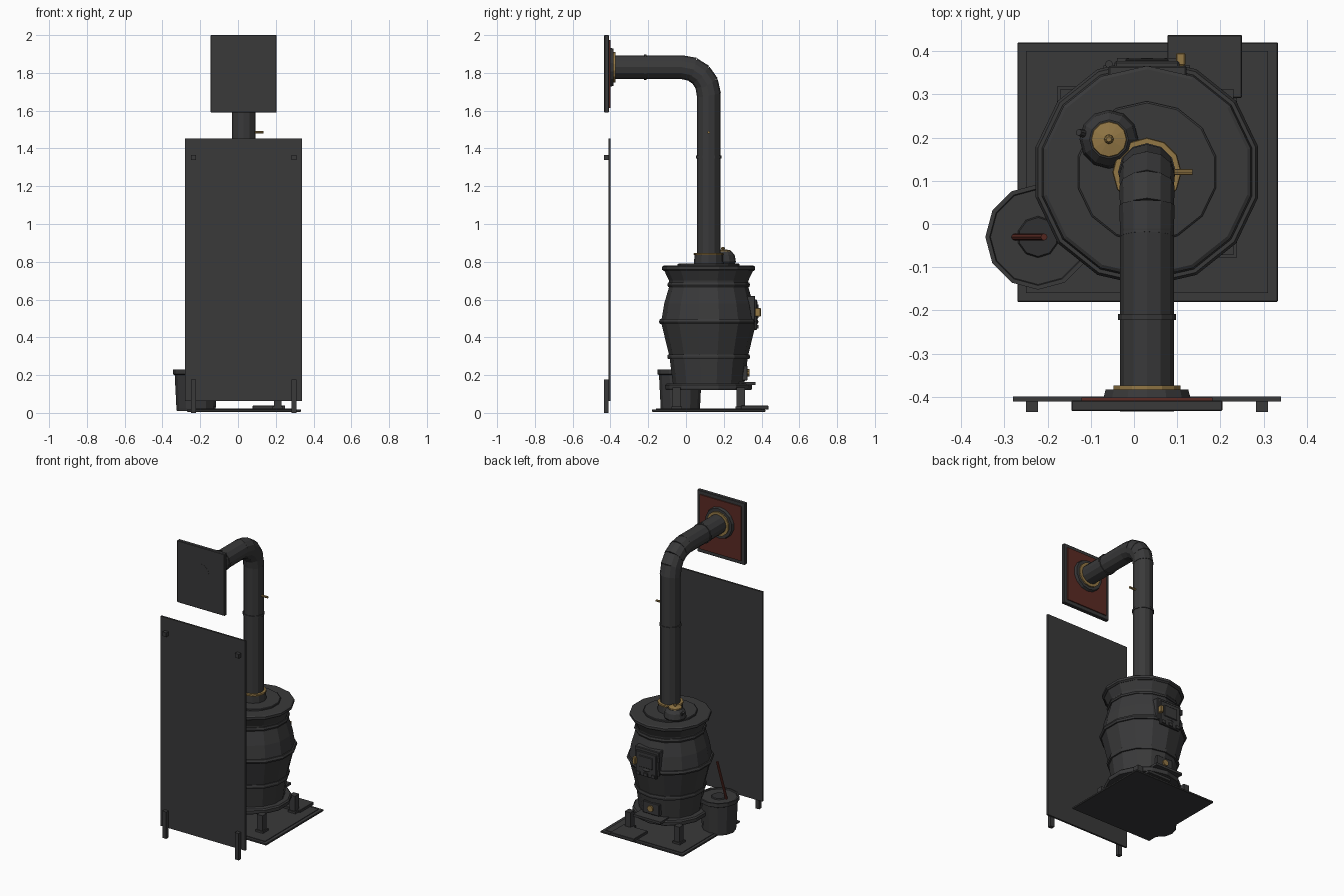
import bpy, bmesh, math
from mathutils import Vector, Matrix

if "Cube" in bpy.data.objects:
    bpy.data.objects.remove(bpy.data.objects["Cube"])


def material(name, rgb):
    m = bpy.data.materials.new(name)
    m.diffuse_color = (*rgb, 1)
    m.use_nodes = True
    m.node_tree.nodes["Principled BSDF"].inputs["Base Color"].default_value = m.diffuse_color
    return m


IRON = material("cast_iron", (0.041, 0.041, 0.042))
BRASS = material("brass", (0.29, 0.185, 0.06))
RED = material("oxide_red", (0.105, 0.024, 0.017))
COAL = material("coal_black", (0.03, 0.03, 0.031))
CX, CY = 0.03, 0.12          # stove axis
PZ = 1.83                    # height of the horizontal flue


def finish(name, bm, mat):
    bmesh.ops.recalc_face_normals(bm, faces=bm.faces)
    me = bpy.data.meshes.new(name)
    bm.to_mesh(me)
    bm.free()
    me.materials.append(mat)
    ob = bpy.data.objects.new(name, me)
    bpy.context.collection.objects.link(ob)
    return ob


def box(name, x0, x1, y0, y1, z0, z1, mat=IRON, bevel=0):
    bm = bmesh.new()
    bmesh.ops.create_cube(bm, size=1)
    bmesh.ops.scale(bm, vec=(x1 - x0, y1 - y0, z1 - z0), verts=bm.verts)
    bmesh.ops.translate(bm, vec=((x0 + x1) / 2, (y0 + y1) / 2, (z0 + z1) / 2), verts=bm.verts)
    if bevel:
        bmesh.ops.bevel(bm, geom=bm.edges[:], offset=bevel, segments=1, affect='EDGES')
    return finish(name, bm, mat)


def lathe(name, profile, x=CX, y=CY, n=14, mat=IRON):
    """Closed turned solid from (radius, height) pairs; a corner points along +y."""
    bm = bmesh.new()
    rings = [[bm.verts.new((x + r * math.sin(2 * math.pi * i / n),
                            y + r * math.cos(2 * math.pi * i / n), z))
              for i in range(n)] for r, z in profile]
    for a, b in zip(rings, rings[1:]):
        for i in range(n):
            j = (i + 1) % n
            bm.faces.new((a[i], a[j], b[j], b[i]))
    bm.faces.new(rings[0])
    bm.faces.new(rings[-1])
    return finish(name, bm, mat)


def rod(name, p, q, r, mat=IRON, n=12, r2=None):
    """Cylinder or cone from p to q."""
    p, q = Vector(p), Vector(q)
    d = q - p
    bm = bmesh.new()
    bmesh.ops.create_cone(bm, cap_ends=True, segments=n, radius1=r,
                          radius2=r if r2 is None else r2, depth=d.length)
    rot = Vector((0, 0, 1)).rotation_difference(d).to_matrix().to_4x4()
    bmesh.ops.transform(bm, matrix=Matrix.Translation((p + q) / 2) @ rot, verts=bm.verts)
    return finish(name, bm, mat)


# floor plate and ash apron
box("floor_plate", -0.27, 0.333, -0.18, 0.42, 0.006, 0.018, bevel=0.002)
box("floor_plate_inset", -0.25, 0.31, -0.16, 0.40, 0.016, 0.022)
box("ash_apron", 0.077, 0.25, 0.292, 0.437, 0.018, 0.038, bevel=0.002)

# stove legs with feet
for sx in (-1, 1):
    for sy in (-1, 1):
        lx, ly = CX + 0.18 * sx, CY + 0.17 * sy
        box("stove_leg", lx - 0.02, lx + 0.02, ly - 0.022, ly + 0.022, 0.03, 0.135)
        box("stove_foot", lx - 0.028, lx + 0.028, ly - 0.028, ly + 0.028, 0.018, 0.035)

# barrel-shaped body, rims and hoops
lathe("stove_body", [(0.19, 0.13), (0.19, 0.16), (0.208, 0.30), (0.252, 0.48), (0.235, 0.58),
                     (0.207, 0.675), (0.21, 0.70), (0.236, 0.755)])
lathe("ash_ring", [(0.226, 0.122), (0.23, 0.13), (0.23, 0.147), (0.222, 0.155)])
lathe("lower_hoop", [(0.216, 0.285), (0.219, 0.298), (0.216, 0.31)])
lathe("belly_hoop", [(0.258, 0.47), (0.264, 0.482), (0.258, 0.496)])
lathe("upper_hoop", [(0.215, 0.667), (0.219, 0.677), (0.215, 0.69)])
lathe("top_rim", [(0.236, 0.75), (0.246, 0.758), (0.246, 0.774), (0.238, 0.779)])
lathe("top_lid", [(0.164, 0.775), (0.164, 0.787), (0.16, 0.79)])
box("ash_lip", CX - 0.1, CX + 0.1, 0.28, 0.367, 0.147, 0.163)

# fire door with raised panel, hinges and latch
box("fire_door_frame", -0.06, 0.122, 0.29, 0.366, 0.47, 0.62, bevel=0.004)
box("fire_door", -0.045, 0.105, 0.36, 0.377, 0.44, 0.60, bevel=0.004)
box("fire_door_panel", -0.02, 0.08, 0.375, 0.383, 0.50, 0.575, bevel=0.003)
for z in (0.485, 0.575):
    rod("door_hinge", (-0.058, 0.37, z - 0.016), (-0.058, 0.37, z + 0.016), 0.009, n=8)
for x in (-0.025, 0.03, 0.085):
    box("draft_slot", x - 0.014, x + 0.014, 0.37, 0.384, 0.446, 0.466)
box("door_latch", 0.097, 0.119, 0.366, 0.396, 0.51, 0.555, BRASS, 0.003)

# ash door with brass knob
box("ash_door", CX - 0.06, CX + 0.06, 0.28, 0.325, 0.172, 0.25, bevel=0.003)
rod("ash_door_knob", (CX, 0.32, 0.212), (CX, 0.336, 0.212), 0.02, BRASS, 10)

# flue: collar, upright, segmented elbow, horizontal run
lathe("flue_collar", [(0.078, 0.785), (0.075, 0.84)], n=12)
lathe("flue_collar_ring", [(0.078, 0.835), (0.08, 0.84), (0.078, 0.847)], n=12, mat=BRASS)
rod("upright_flue", (CX, CY, 0.78), (CX, CY, 1.70), 0.062)
rod("upright_flue_joint", (CX, CY, 1.348), (CX, CY, 1.362), 0.067)
B = 0.14
arc = [Vector((CX, CY - B + B * math.cos(t), PZ - B + B * math.sin(t)))
       for t in (math.pi / 8 * k for k in range(5))]
for a, b in zip(arc, arc[1:]):
    e = (b - a) * 0.18
    rod("elbow_segment", a - e, b + e, 0.064, r2=0.062)
rod("horizontal_flue", (CX, -0.01, PZ), (CX, -0.434, PZ), 0.062)
rod("horizontal_flue_joint", (CX, -0.208, PZ), (CX, -0.222, PZ), 0.067)
rod("damper_handle", (CX, CY, 1.485), (0.135, CY, 1.485), 0.007, BRASS, 8)

# wall thimble
box("wall_plate", -0.145, 0.205, -0.433, -0.408, 1.59, 2.0, bevel=0.003)
box("wall_plate_panel", -0.122, 0.182, -0.41, -0.401, 1.615, 1.975, RED)
rod("wall_flange", (CX, -0.405, PZ), (CX, -0.383, PZ), 0.104, n=14, r2=0.098)
rod("wall_flange_ring", (CX, -0.386, PZ), (CX, -0.374, PZ), 0.08, BRASS, 14)

# heat shield with spacers and feet
box("heat_shield", -0.28, 0.34, -0.411, -0.399, 0.063, 1.453)
for s in (-1, 1):
    x = CX + s * 0.266
    box("shield_foot", x - 0.014, x + 0.014, -0.435, -0.409, 0, 0.178)
    box("shield_spacer", x - 0.014, x + 0.014, -0.435, -0.409, 1.338, 1.366)

# small kettle on the lid
KX, KY = -0.058, 0.196
lathe("kettle_body", [(0.062, 0.788), (0.068, 0.80), (0.062, 0.835), (0.045, 0.855)], KX, KY, 12)
lathe("kettle_lid", [(0.042, 0.853), (0.04, 0.861), (0.012, 0.866)], KX, KY, 12, BRASS)
lathe("kettle_knob", [(0.006, 0.863), (0.011, 0.871), (0.006, 0.879)], KX, KY, 8, BRASS)
rod("kettle_spout", (KX - 0.04, KY + 0.008, 0.81), (KX - 0.07, KY + 0.016, 0.848), 0.013, n=8, r2=0.008)

# coal bucket with poker handle
BX, BY = -0.222, -0.03
lathe("coal_bucket", [(0.102, 0.01), (0.104, 0.025), (0.113, 0.20), (0.122, 0.205),
                      (0.122, 0.23), (0.112, 0.23), (0.11, 0.222)], BX, BY, 12)
lathe("coal_heap", [(0.05, 0.218), (0.045, 0.229)], BX, BY, 10, COAL)
rod("poker_handle", (-0.282, BY, 0.20), (-0.208, BY, 0.45), 0.008, RED, 8)
